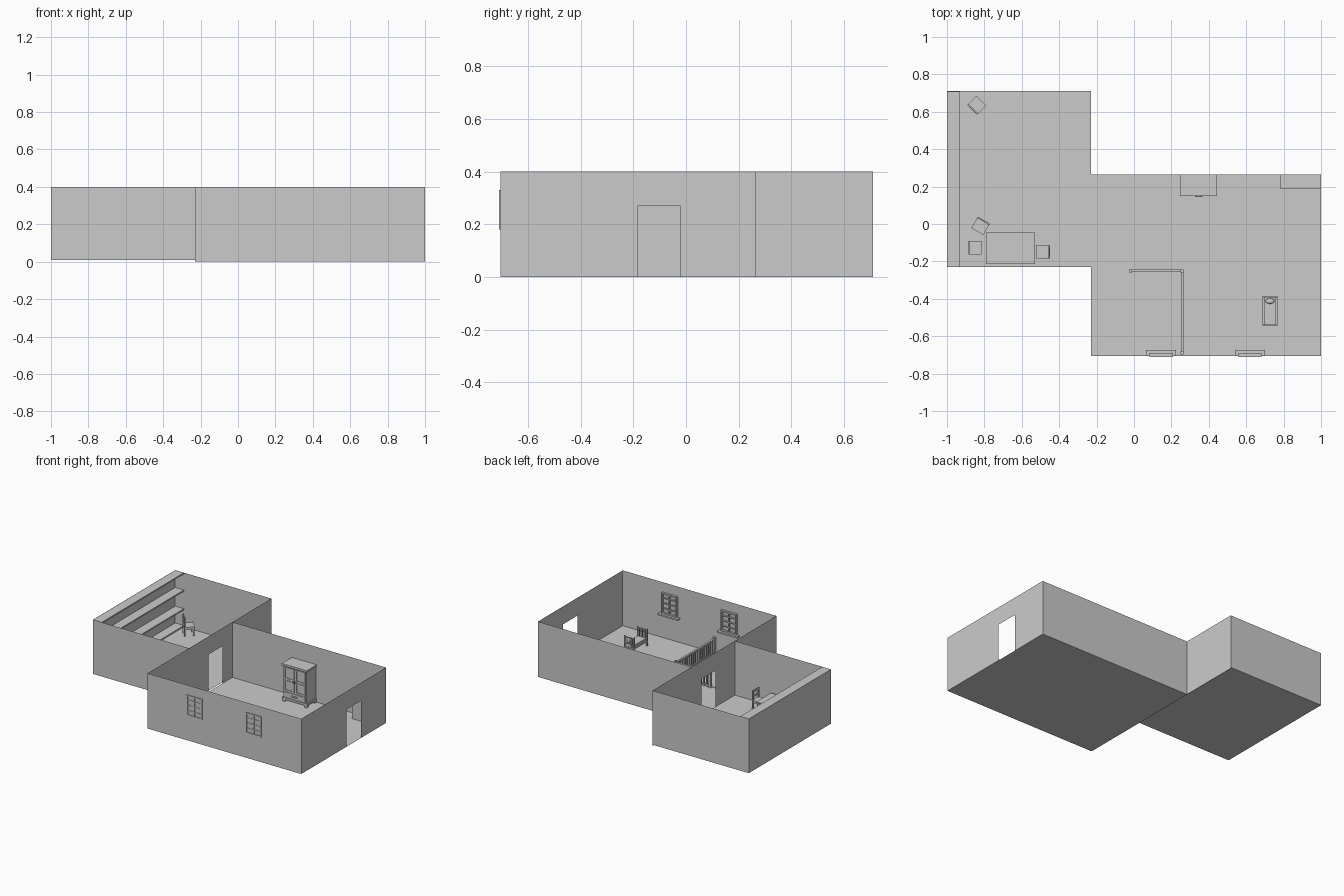
import bpy, bmesh, math
from mathutils import Matrix, Vector

if "Cube" in bpy.data.objects:
    bpy.data.objects.remove(bpy.data.objects["Cube"])

H, DOOR_H = 0.40, 0.27


def make(name, bm, loc=(0, 0, 0), rot=0.0):
    me = bpy.data.meshes.new(name)
    bm.to_mesh(me)
    bm.free()
    ob = bpy.data.objects.new(name, me)
    ob.location = loc
    ob.rotation_euler.z = rot
    bpy.context.collection.objects.link(ob)
    return ob


def boxes(name, specs, loc=(0, 0, 0), rot=0.0):
    """One object from boxes given as (x0, x1, y0, y1, z0, z1)."""
    bm = bmesh.new()
    for x0, x1, y0, y1, z0, z1 in specs:
        m = Matrix.Translation(((x0 + x1) / 2, (y0 + y1) / 2, (z0 + z1) / 2))
        m = m @ Matrix.Diagonal((x1 - x0, y1 - y0, z1 - z0, 1))
        bmesh.ops.create_cube(bm, size=1, matrix=m)
    return make(name, bm, loc, rot)


def poly(name, pts):
    bm = bmesh.new()
    bm.faces.new([bm.verts.new(p) for p in pts])
    return make(name, bm)


def wall(name, a, b, z0=0.0, door=None):
    """Thin wall from a to b; door is a (start, end) distance along it."""
    a, b = Vector(a), Vector(b)
    length = (b - a).length
    prof = [(0, z0)]
    if door:
        prof += [(door[0], z0), (door[0], DOOR_H), (door[1], DOOR_H), (door[1], z0)]
    prof += [(length, z0), (length, H), (0, H)]
    d = (b - a) / length
    return poly(name, [(*(a + d * s), z) for s, z in prof])


# Small room shell
Z = 0.008
wall("small_room_front_wall", (-1, -.23), (-.23, -.23), Z)
wall("small_room_left_wall", (-1, .71), (-1, -.23), Z)
wall("small_room_back_wall", (-.23, .71), (-1, .71), Z)
poly("small_room_floor", [(-1, -.23, Z), (-.23, -.23, Z), (-.23, .71, Z), (-1, .71, Z)])

# Large room shell, sharing the doorway wall with the small room
wall("large_room_front_wall", (-.23, -.705), (1, -.705))
wall("large_room_right_wall", (1, -.705), (1, .265), door=(.52, .685))
wall("large_room_back_wall", (1, .265), (-.23, .265))
wall("dividing_wall", (-.23, -.705), (-.23, .71), door=(.695, .855))
poly("large_room_floor", [(-.23, -.705, 0), (1, -.705, 0), (1, .265, 0), (-.23, .265, 0)])

# Full-length shelves on the left wall
boxes("wall_shelves", [(-.999, -.93, -.229, .709, z - .01, z) for z in (.4, .275, .14, .018)])


# Windows: frame, glazing bars and inner sill
def window(name, cx):
    w, z0, z1, t = .0625, .18, .33, .009
    y0, y1 = -.71, -.69
    parts = [(-w, -w + t, y0, y1, z0, z1), (w - t, w, y0, y1, z0, z1),
             (-w, w, y0, y1, z0, z0 + t), (-w, w, y0, y1, z1 - t, z1),
             (-.004, .004, -.708, -.693, z0, z1)]
    for i in range(1, 4):
        z = z0 + (z1 - z0) * i / 4
        parts.append((-w, w, -.708, -.693, z - .003, z + .003))
    parts.append((-.08, .08, -.705, -.673, z0 - .01, z0))
    boxes(name, parts, (cx, 0, 0))


window("left_window", .145)
window("right_window", .62)

# Wardrobe with cornice, plinth, panelled doors and drawer
ward = [(-.1, .1, .15, .264, .258, .272), (-.093, .093, .158, .264, .03, .258),
        (-.1, .1, .152, .264, .015, .03)]
for s in (-1, 1):
    for y in (.154, .244):
        ward.append((s * .088 - .01, s * .088 + .01, y, y + .02, 0, .015))
    c = s * .045
    for z0, z1 in ((.08, .155), (.165, .25)):
        for x0, x1 in ((c - .04, c - .03), (c + .03, c + .04)):
            ward.append((x0, x1, .154, .16, z0, z1))
        for z in (z0, z1 - .008):
            ward.append((c - .04, c + .04, .154, .16, z, z + .008))
    ward.append((s * .009 - .004, s * .009 + .004, .146, .158, .155, .165))
ward += [(-.085, .085, .154, .16, .036, .072), (-.02, .02, .145, .155, .05, .056)]
boxes("wardrobe", ward, (.345, 0, 0))

# Low cabinet in the back right corner
boxes("corner_cabinet", [(.78, 1, .19, .265, 0, .164)])

# Landing with an L-shaped railing
boxes("landing", [(-.228, .25, -.695, -.26, 0, .004)])


def railing(name, a, b, count):
    a, b = Vector(a), Vector(b)
    along_x = abs(b.x - a.x) > abs(b.y - a.y)
    lo = Vector((min(a.x, b.x), min(a.y, b.y)))
    hi = Vector((max(a.x, b.x), max(a.y, b.y)))
    parts = []
    for z0, z1, w in ((.1, .11, .007), (.008, .016, .005)):
        dx, dy = (0, w) if along_x else (w, 0)
        parts.append((lo.x - dx, hi.x + dx, lo.y - dy, hi.y + dy, z0, z1))
    for i in range(count + 1):
        p = a.lerp(b, i / count)
        r, top = (.008, .12) if i in (0, count) else (.005, .105)
        parts.append((p.x - r, p.x + r, p.y - r, p.y + r, 0, top))
    boxes(name, parts)


railing("side_railing", (.257, -.25), (.257, -.69), 18)
railing("end_railing", (-.018, -.25), (.257, -.25), 11)

# Bed with barred ends, side rails, mattress and pillow
bed = []
for y, top in ((-.54, .122), (-.39, .115)):
    for s in (-1, 1):
        bed.append((s * .037 - .004, s * .037 + .004, y - .004, y + .004, 0, top))
    for z in (.03, top - .012):
        bed.append((-.037, .037, y - .003, y + .003, z, z + .007))
    for i in range(1, 6):
        x = -.037 + .074 * i / 6
        bed.append((x - .002, x + .002, y - .002, y + .002, .03, top - .006))
for s in (-1, 1):
    bed.append((s * .036 - .003, s * .036 + .003, -.54, -.39, .03, .042))
boxes("bed_frame", bed, (.727, 0, 0))
boxes("mattress", [(-.033, .033, -.536, -.394, .036, .056)], (.727, 0, 0))
bm = bmesh.new()
bmesh.ops.create_uvsphere(bm, u_segments=16, v_segments=8, radius=1,
                          matrix=Matrix.Diagonal((.024, .015, .008, 1)))
for f in bm.faces:
    f.smooth = True
make("pillow", bm, (.727, -.412, .06))

# Dining table
table = [(-.79, -.53, -.215, -.045, .102, .11), (-.775, -.545, -.2, -.06, .088, .102)]
for x in (-.775, -.557):
    for y in (-.2, -.072):
        table.append((x, x + .012, y, y + .012, Z, .102))
boxes("dining_table", table)


# Chairs: the back is on the local +x side
def chair(name, x, y, deg):
    r = .035
    parts = [(-r, r, -.037, .037, .06, .067), (-.03, .03, -.032, .032, .045, .06)]
    for s in (-1, 1):
        y0, y1 = sorted((s * .035, s * .026))
        parts += [(-.033, -.024, y0, y1, 0, .06), (.026, r, y0, y1, 0, .137)]
    parts += [(.027, .034, -.035, .035, .122, .137), (.027, .034, -.03, .03, .09, .1)]
    boxes(name, parts, (x, y, Z), math.radians(deg))


chair("table_left_chair", -.85, -.127, 180)
chair("table_right_chair", -.485, -.148, 0)
chair("table_back_chair", -.82, -.01, 60)
chair("corner_chair", -.84, .635, 225)
